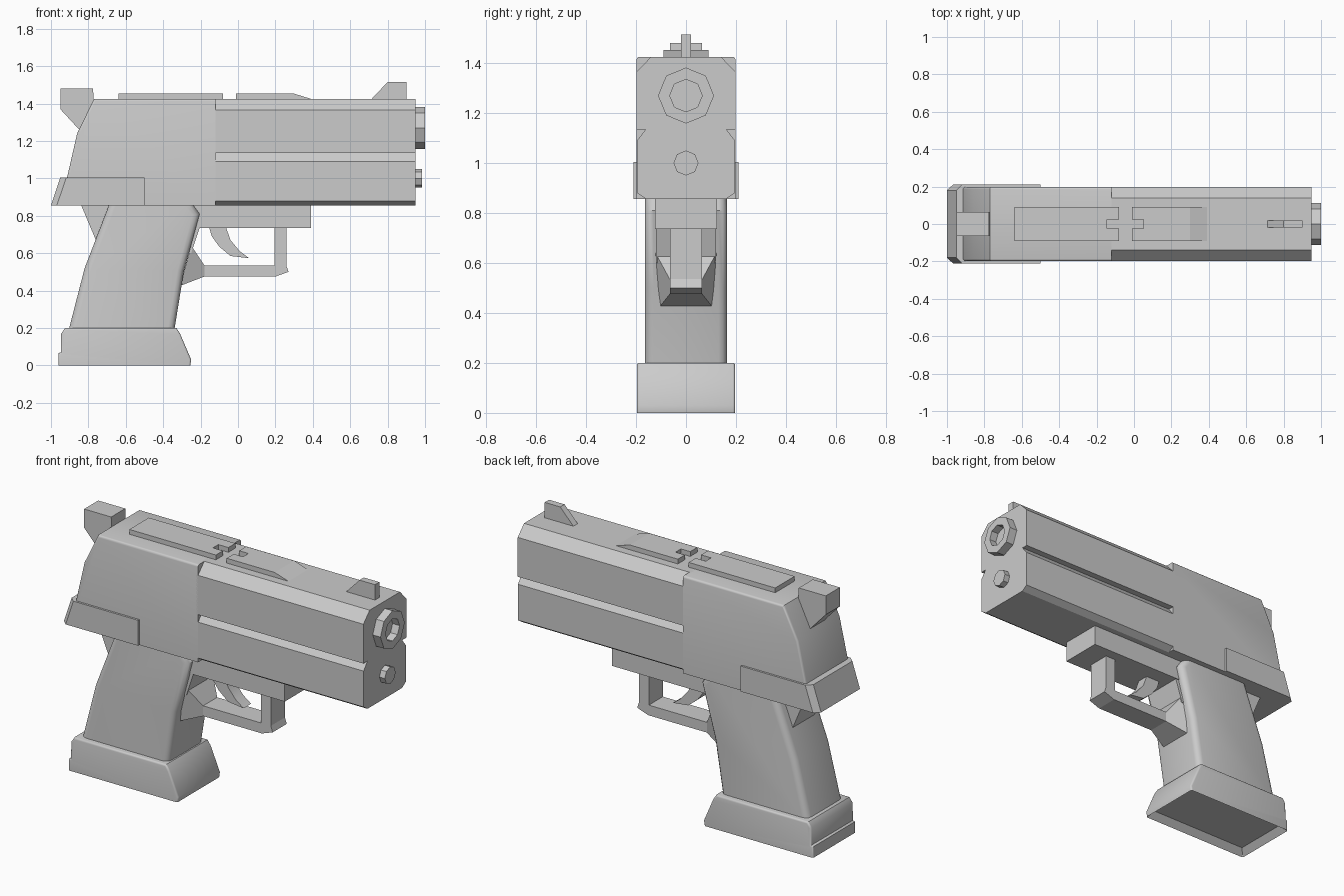
import bpy, bmesh, math
from mathutils import Matrix

cube = bpy.data.objects.get("Cube")
if cube:
    bpy.data.objects.remove(cube, do_unlink=True)

GREY = (0.6, 0.6, 0.6, 1)
mat = bpy.data.materials.new("plain grey")
mat.use_nodes = True
mat.diffuse_color = GREY
mat.node_tree.nodes["Principled BSDF"].inputs["Base Color"].default_value = GREY


def finish(name, bm, smooth=False):
    bmesh.ops.recalc_face_normals(bm, faces=bm.faces)
    mesh = bpy.data.meshes.new(name)
    bm.to_mesh(mesh)
    bm.free()
    mesh.materials.append(mat)
    ob = bpy.data.objects.new(name, mesh)
    bpy.context.collection.objects.link(ob)
    if smooth:
        bpy.ops.object.select_all(action='DESELECT')
        ob.select_set(True)
        bpy.context.view_layer.objects.active = ob
        bpy.ops.object.shade_smooth_by_angle(angle=math.radians(40))
    return ob


def loft(rings):
    """Closed solid between two matching rings of points."""
    bm = bmesh.new()
    a, b = [[bm.verts.new(p) for p in ring] for ring in rings]
    n = len(a)
    bm.faces.new(a)
    bm.faces.new(b)
    for i in range(n):
        j = (i + 1) % n
        bm.faces.new((a[i], a[j], b[j], b[i]))
    bmesh.ops.recalc_face_normals(bm, faces=bm.faces)
    return bm


def side_profile(profile, half):
    """Side outline (x, z) extruded across the width."""
    return loft([[(x, y, z) for x, z in profile] for y in (-half, half)])


def cross_section(half_outline, x0, x1):
    """Right half of a (y, z) section, mirrored and swept along x."""
    ring = half_outline + [(-y, z) for y, z in reversed(half_outline)]
    return loft([[(x, y, z) for y, z in ring] for x in (x0, x1)])


def soften(bm, width, rule, segments=3):
    edges = []
    for e in bm.edges:
        mid = (e.verts[0].co + e.verts[1].co) / 2
        along = abs((e.verts[0].co - e.verts[1].co).normalized().y) > 0.9
        if rule(mid, along):
            edges.append(e)
    bmesh.ops.bevel(bm, geom=edges, offset=width, segments=segments,
                    profile=0.5, affect='EDGES', clamp_overlap=True)


def box(x0, x1, z0, z1):
    return [(x0, z0), (x1, z0), (x1, z1), (x0, z1)]


# Slide: rear body with rounded rim
bm = side_profile([(-0.5, 0.856), (-0.12, 0.856), (-0.12, 1.425), (-0.77, 1.425),
                   (-0.86, 1.24), (-0.915, 1.0), (-0.93, 0.88)], 0.198)
soften(bm, 0.03, lambda m, along: not along and m.z > 0.95 and m.x < -0.2)
finish("slide_rear", bm, True)

# Slide front and lower frame, with the side groove between them
finish("slide_front", cross_section([(0.198, 1.135), (0.198, 1.365), (0.14, 1.425)],
                                    -0.13, 0.95))
finish("frame_front", cross_section([(0.16, 0.856), (0.196, 0.88), (0.196, 1.09),
                                     (0.16, 1.136)], -0.13, 0.95))

# Rear collar
bm = side_profile([(-1.0, 0.856), (-0.5, 0.856), (-0.5, 1.005), (-0.95, 1.005)], 0.21)
soften(bm, 0.03, lambda m, along: not along and m.x < -0.9 and 0.9 < m.z < 1.0, 1)
finish("rear_collar", bm)

# Sights
finish("rear_sight", side_profile([(-0.95, 1.48), (-0.95, 1.37), (-0.83, 1.24),
                                   (-0.77, 1.38), (-0.775, 1.48)], 0.065))
finish("front_sight", side_profile([(0.71, 1.42), (0.8, 1.515), (0.9, 1.515),
                                    (0.9, 1.42)], 0.02))


# Slotted plates on top of the slide
def top_plate(name, outline, ramp_x, ramp_z):
    rings = [[(x, y, 1.42) for x, y in outline],
             [(x, y, ramp_z if x == ramp_x else 1.453) for x, y in outline]]
    finish(name, loft(rings))


def slotted(end, slot, far):
    return [(far, -0.09), (end, -0.09), (end, -0.025), (slot, -0.025),
            (slot, 0.025), (end, 0.025), (end, 0.09), (far, 0.09)]


top_plate("top_plate_rear", slotted(-0.08, -0.145, -0.64), None, 0)
top_plate("top_plate_front", slotted(-0.01, 0.05, 0.3), None, 0)
finish("top_plate_ramp", side_profile([(0.3, 1.42), (0.39, 1.425), (0.3, 1.453)], 0.09))

# Barrel ring: octagonal tube
bm = bmesh.new()
rings = []
for r, x in ((0.112, 0.94), (0.112, 1.0), (0.065, 1.0), (0.065, 0.955)):
    rings.append([bm.verts.new((x, r * math.cos(k * math.pi / 4),
                                1.27 + r * math.sin(k * math.pi / 4))) for k in range(8)])
for a, b in zip(rings, rings[1:]):
    for k in range(8):
        j = (k + 1) % 8
        bm.faces.new((a[k], a[j], b[j], b[k]))
bm.faces.new(rings[0])
bm.faces.new(rings[-1])
finish("barrel", bm)

# Guide pin below the barrel
bm = bmesh.new()
bmesh.ops.create_cone(bm, cap_ends=True, segments=8, radius1=0.05, radius2=0.05, depth=0.05,
                      matrix=Matrix.Translation((0.96, 0, 1.0)) @ Matrix.Rotation(math.pi / 2, 4, 'Y'))
finish("guide_pin", bm)

# Frame underside and rear tang
finish("frame_block", side_profile(box(-0.3, 0.39, 0.735, 0.86), 0.125))
finish("frame_tang", side_profile([(-0.84, 0.86), (-0.76, 0.67), (-0.6, 0.6),
                                   (-0.6, 0.86)], 0.1))
finish("frame_throat", side_profile([(-0.4, 0.75), (-0.2, 0.75), (-0.25, 0.6),
                                     (-0.4, 0.6)], 0.12))

# Trigger guard: bow plus a flared rear root
finish("guard_front", side_profile([(0.195, 0.74), (0.195, 0.535), (0.2, 0.475),
                                    (0.27, 0.5), (0.258, 0.535), (0.258, 0.74)], 0.065))
finish("guard_bottom", side_profile(box(-0.19, 0.2, 0.475, 0.535), 0.065))
finish("guard_root", loft([
    [(-0.18, -0.065, 0.475), (-0.18, 0.065, 0.475), (-0.18, 0.065, 0.535), (-0.18, -0.065, 0.535)],
    [(-0.31, -0.105, 0.425), (-0.31, 0.105, 0.425), (-0.25, 0.122, 0.64), (-0.25, -0.122, 0.64)]]))

# Trigger
bm = side_profile([(-0.155, 0.74), (-0.14, 0.69), (-0.1, 0.635), (-0.04, 0.585), (0.06, 0.573),
                   (0.01, 0.61), (-0.04, 0.67), (-0.065, 0.74)], 0.035)
finish("trigger", bm, True)

# Grip with rounded vertical edges
bm = side_profile([(-0.69, 0.857), (-0.24, 0.857), (-0.205, 0.81), (-0.29, 0.5), (-0.34, 0.19),
                   (-0.905, 0.19), (-0.82, 0.52)], 0.165)
soften(bm, 0.035, lambda m, along: not along and 0.2 < m.z < 0.85)
finish("grip", bm, True)

# Magazine base: rounded, with a recessed underside
bm = side_profile([(-0.96, 0), (-0.255, 0), (-0.25, 0.03), (-0.31, 0.17), (-0.33, 0.2),
                   (-0.925, 0.2), (-0.945, 0.17), (-0.947, 0.07), (-0.96, 0.065)], 0.197)
soften(bm, 0.025, lambda m, along: not along and m.z > 0.01)
under = [f for f in bm.faces if f.normal.z < -0.9 and f.calc_center_median().z < 0.01]
bmesh.ops.inset_region(bm, faces=under, thickness=0.035)
for v in {v for f in under for v in f.verts}:
    v.co.z += 0.035
finish("magazine_base", bm, True)
